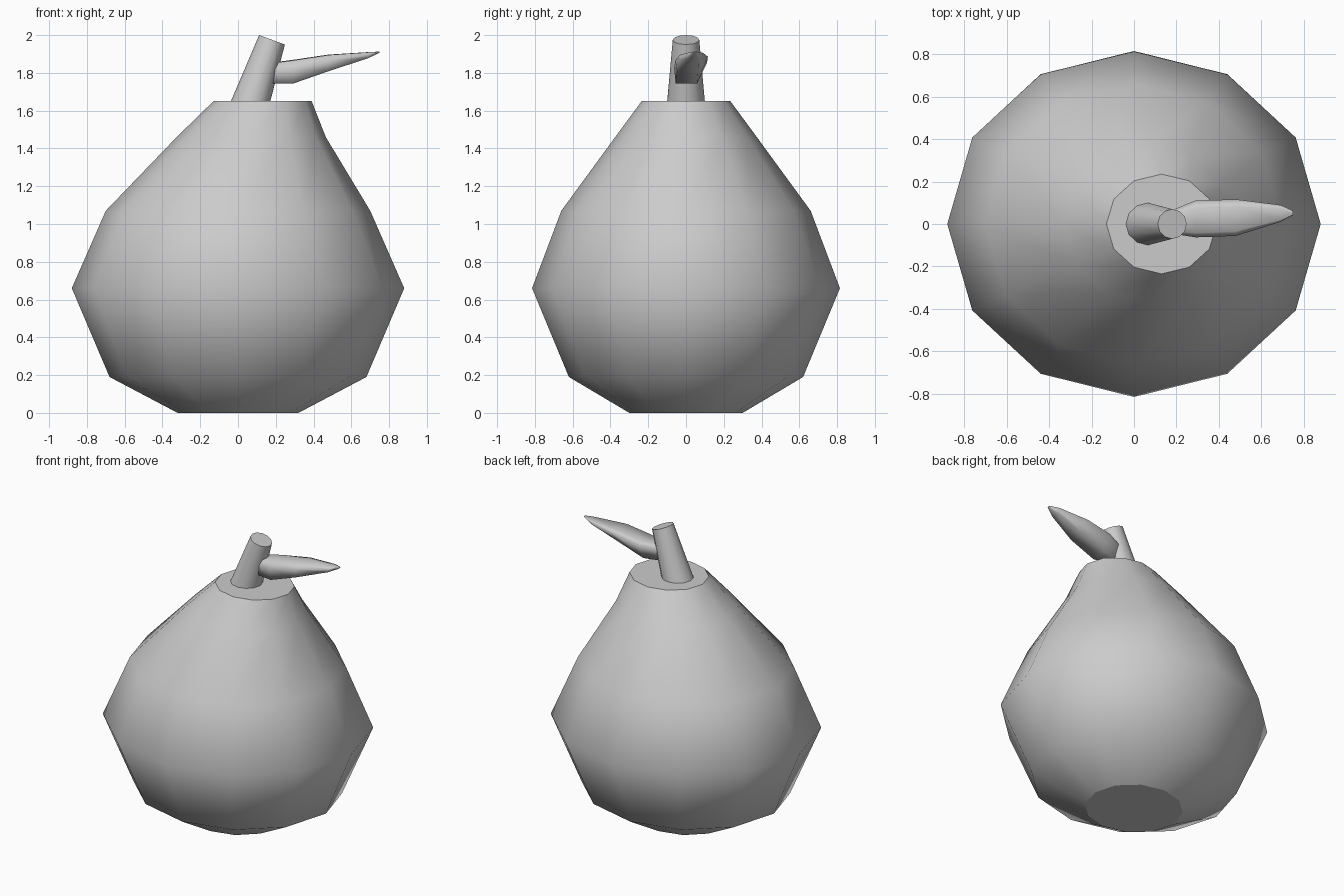
import bpy, bmesh, math
from mathutils import Vector

cube = bpy.data.objects.get("Cube")
if cube:
    bpy.data.objects.remove(cube, do_unlink=True)

grey = bpy.data.materials.new("plain_grey")
grey.use_nodes = True
colour = (0.6, 0.6, 0.6, 1)
grey.diffuse_color = colour
grey.node_tree.nodes["Principled BSDF"].inputs["Base Color"].default_value = colour


def loft(name, rings):
    """Skin a list of equal rings; smooth sides, flat caps with sharp rims."""
    bm = bmesh.new()
    loops = [[bm.verts.new(p) for p in ring] for ring in rings]
    n = len(loops[0])
    for a, b in zip(loops, loops[1:]):
        for i in range(n):
            j = (i + 1) % n
            bm.faces.new((a[i], a[j], b[j], b[i])).smooth = True
    for cap in (loops[0], loops[-1]):
        face = bm.faces.new(cap)
        for edge in face.edges:
            edge.smooth = False
    bmesh.ops.recalc_face_normals(bm, faces=bm.faces[:])
    mesh = bpy.data.meshes.new(name)
    bm.to_mesh(mesh)
    bm.free()
    mesh.materials.append(grey)
    obj = bpy.data.objects.new(name, mesh)
    bpy.context.collection.objects.link(obj)
    return obj


def ellipse(centre, u, v, sides=12):
    centre, u, v = Vector(centre), Vector(u), Vector(v)
    angles = [math.tau * i / sides for i in range(sides)]
    return [centre + u * math.cos(a) + v * math.sin(a) for a in angles]


# Fruit body: centre x, height, x radius, y radius
body = [(0, 0, 0.32, 0.3), (0, 0.19, 0.68, 0.62), (0, 0.66, 0.88, 0.815),
        (0, 1.07, 0.7, 0.66), (0.07, 1.46, 0.395, 0.375), (0.13, 1.65, 0.26, 0.235)]
loft("fruit_body", [ellipse((x, 0, z), (rx, 0, 0), (0, ry, 0)) for x, z, rx, ry in body])

# Leaning, tapered stem with a tilted end
loft("stem", [ellipse((0.065, 0, 1.645), (0.105, 0, 0), (0, 0.1, 0)),
              ellipse((0.18, 0, 1.975), (0.068, 0, -0.025), (0, 0.07, 0))])

# Leaf: one six-sided section scaled along its length
section = [(-0.9, -1), (0.4, -1), (1, 0.75), (0.6, 1), (-0.75, 0.95), (-1, 0.3)]
# x, centre y, centre z, half width, half height
leaf = [(0.18, 0.01, 1.8, 0.055, 0.055), (0.29, 0.024, 1.806, 0.087, 0.063),
        (0.48, 0.03, 1.853, 0.086, 0.044), (0.69, 0.05, 1.894, 0.04, 0.016),
        (0.75, 0.052, 1.91, 0.01, 0.003)]
loft("leaf", [[(x, cy + hy * a, cz + hz * b) for a, b in section]
              for x, cy, cz, hy, hz in leaf])
